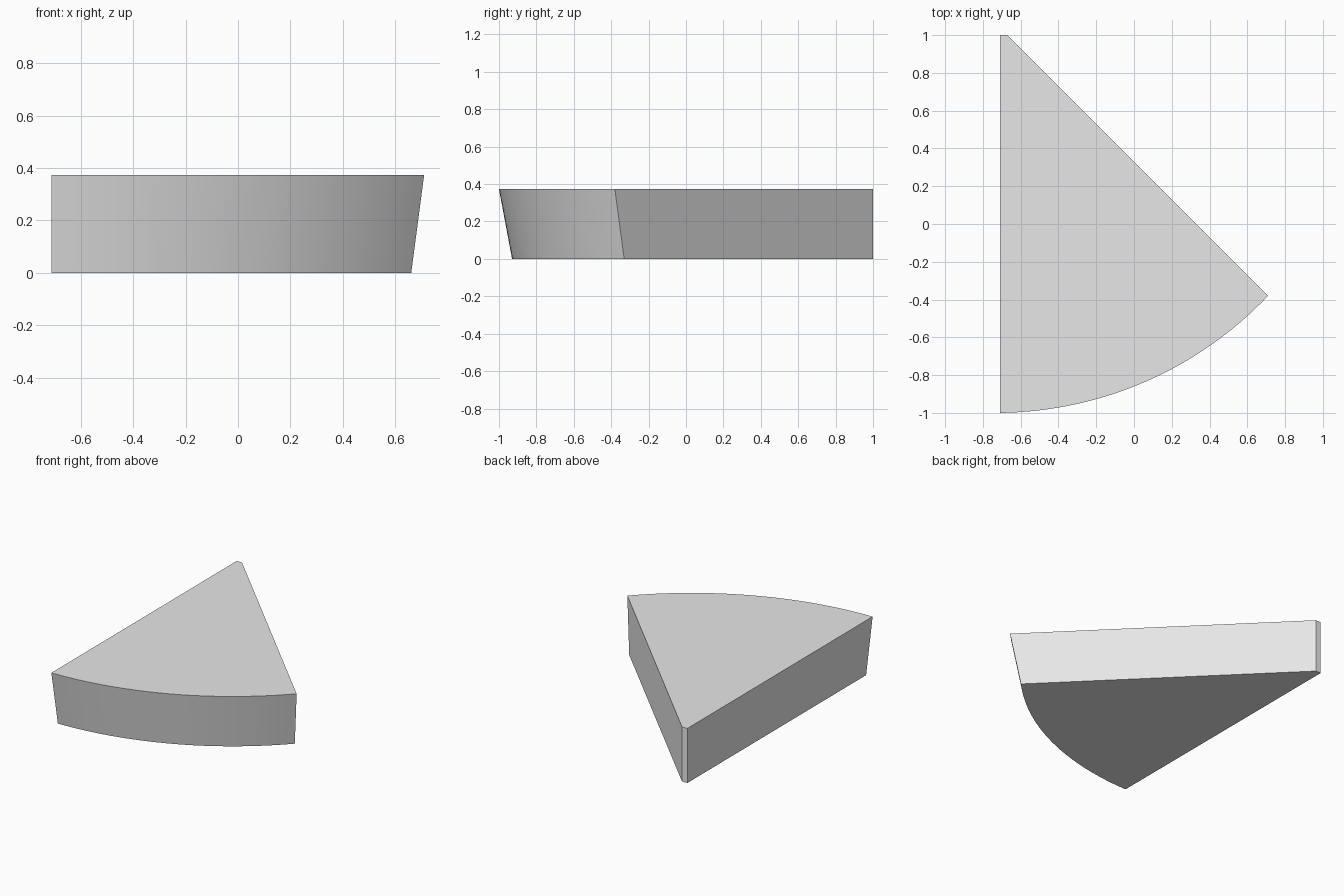
import bpy
import bmesh
from math import radians, sin, cos

cube = bpy.data.objects.get("Cube")
if cube:
    bpy.data.objects.remove(cube, do_unlink=True)

# Single plain grey
grey = bpy.data.materials.new("light grey")
grey.use_nodes = True
colour = (0.8, 0.8, 0.8, 1)
grey.diffuse_color = colour
grey.node_tree.nodes["Principled BSDF"].inputs["Base Color"].default_value = colour

LEFT, BACK, HEIGHT, STEPS = -0.71, 1.0, 0.373, 32


def outline(start_radius, end_radius, end_angle, z):
    """Wedge outline: blunt tip at the back, then the curved front edge."""
    points = [(LEFT + 0.04, BACK, z), (LEFT, BACK, z)]
    for i in range(STEPS + 1):
        t = i / STEPS
        r = start_radius + (end_radius - start_radius) * t
        a = radians(end_angle) * t
        points.append((LEFT + r * sin(a), BACK - r * cos(a), z))
    return points


# Wedge with a rim that flares outward towards the top
bm = bmesh.new()
bottom = [bm.verts.new(p) for p in outline(1.93, 1.91, 45.85, 0)]
top = [bm.verts.new(p) for p in outline(2.0, 1.98, 45.8, HEIGHT)]
bm.faces.new(bottom)
bm.faces.new(top)
count = len(top)
for i in range(count):
    j = (i + 1) % count
    bm.faces.new((bottom[i], bottom[j], top[j], top[i]))
bmesh.ops.recalc_face_normals(bm, faces=bm.faces)

mesh = bpy.data.meshes.new("wedge")
bm.to_mesh(mesh)
bm.free()
mesh.materials.append(grey)
wedge = bpy.data.objects.new("wedge", mesh)
bpy.context.collection.objects.link(wedge)

# Smooth the curved rim, keep the corners sharp
bpy.ops.object.select_all(action="DESELECT")
wedge.select_set(True)
bpy.context.view_layer.objects.active = wedge
bpy.ops.object.shade_smooth_by_angle(angle=radians(30))
